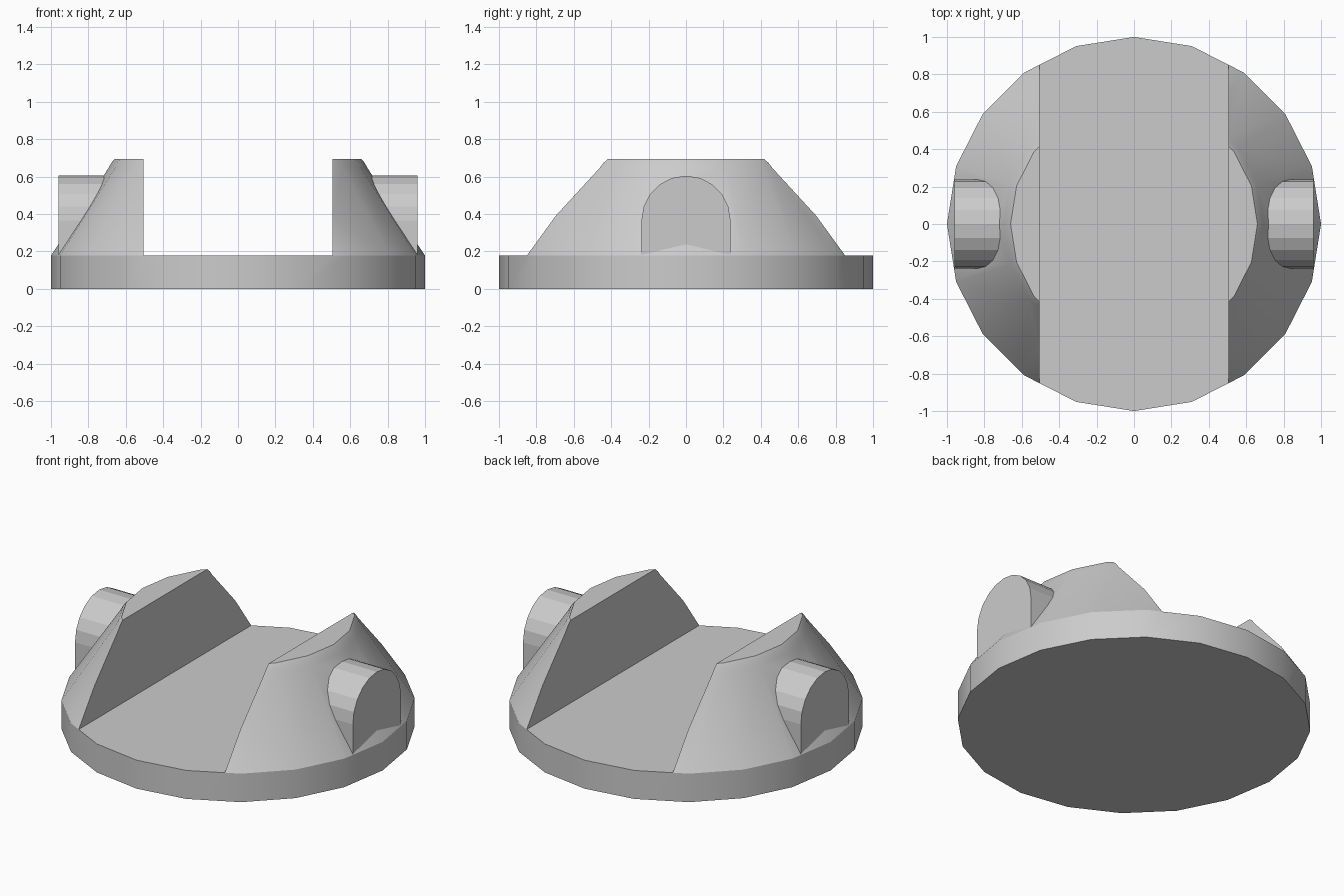
import bpy
import bmesh
import math

if "Cube" in bpy.data.objects:
    bpy.data.objects.remove(bpy.data.objects["Cube"])

SIDES = 20


def make_object(name, bm):
    bmesh.ops.recalc_face_normals(bm, faces=bm.faces[:])
    mesh = bpy.data.meshes.new(name)
    bm.to_mesh(mesh)
    bm.free()
    obj = bpy.data.objects.new(name, mesh)
    bpy.context.collection.objects.link(obj)
    return obj


def lathe(name, profile):
    bm = bmesh.new()
    rings = [[bm.verts.new((r * math.cos(2 * math.pi * i / SIDES),
                            r * math.sin(2 * math.pi * i / SIDES), z))
              for i in range(SIDES)] for r, z in profile]
    for low, high in zip(rings, rings[1:]):
        for i in range(SIDES):
            j = (i + 1) % SIDES
            bm.faces.new((low[i], low[j], high[j], high[i]))
    bm.faces.new(rings[0])
    bm.faces.new(rings[-1])
    return make_object(name, bm)


def extrude_x(name, outline, x0, x1):
    bm = bmesh.new()
    face = bm.faces.new([bm.verts.new((x0, y, z)) for y, z in outline])
    out = bmesh.ops.extrude_face_region(bm, geom=[face])
    verts = [g for g in out["geom"] if isinstance(g, bmesh.types.BMVert)]
    bmesh.ops.translate(bm, verts=verts, vec=(x1 - x0, 0, 0))
    return make_object(name, bm)


def boolean(target, tool, operation):
    mod = target.modifiers.new("boolean", "BOOLEAN")
    mod.operation = operation
    mod.solver = "EXACT"
    mod.object = tool
    bpy.ops.object.select_all(action="DESELECT")
    bpy.context.view_layer.objects.active = target
    target.select_set(True)
    bpy.ops.object.modifier_apply(modifier=mod.name)
    bpy.data.objects.remove(tool)


# Disc with a tapered, softly rounded upper body
body = lathe("slotted_base", [(1, 0), (1, 0.178), (0.693, 0.645),
                              (0.678, 0.673), (0.66, 0.695)])

# Wide slot through the body, down to the disc
slot = [(-1.2, 0.178), (1.2, 0.178), (1.2, 1), (-1.2, 1)]
boolean(body, extrude_x("slot_cutter", slot, -0.505, 0.505), "DIFFERENCE")

# Arched boss on each side
arch = [(0.238 * math.cos(math.pi * i / 10),
         0.367 + 0.238 * math.sin(math.pi * i / 10)) for i in range(11)]
arch += [(-0.238, 0.12), (0.238, 0.12)]
for side in (-1, 1):
    boolean(body, extrude_x("side_boss", arch, 0.6 * side, 0.96 * side), "UNION")

# Smooth round walls, faceted bosses
bpy.ops.object.shade_smooth_by_angle(angle=math.radians(30))
for p in body.data.polygons:
    if abs(p.normal.x) < 0.01 and abs(p.center.x) > 0.6 and abs(p.center.y) < 0.25 and 0.18 < p.center.z < 0.65:
        p.use_smooth = False
